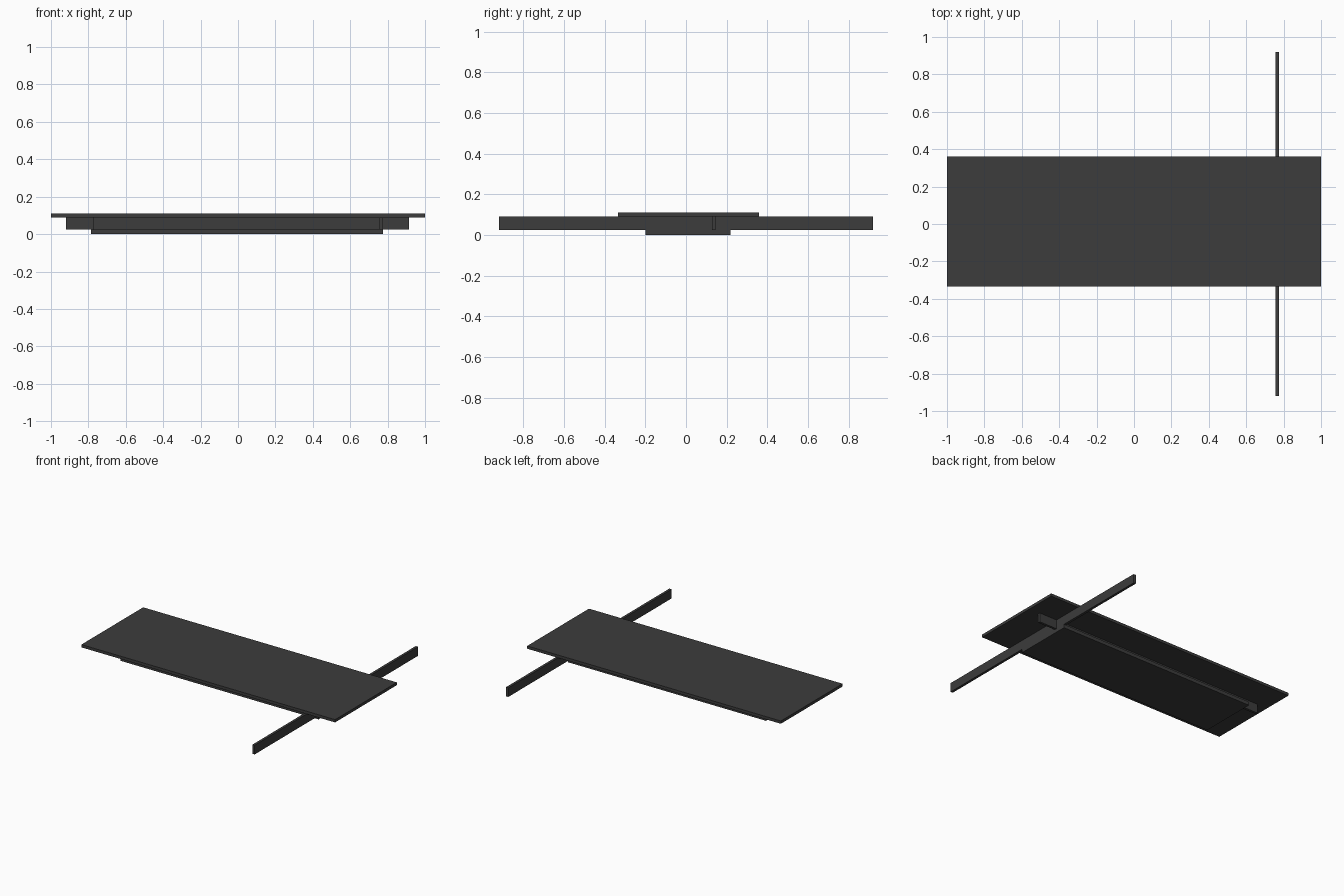
import bpy

old = bpy.data.objects.get("Cube")
if old:
    bpy.data.objects.remove(old, do_unlink=True)

# One dark grey finish for everything
grey = bpy.data.materials.new("dark grey")
grey.use_nodes = True
colour = (0.045, 0.045, 0.045, 1)
grey.diffuse_color = colour
grey.node_tree.nodes["Principled BSDF"].inputs["Base Color"].default_value = colour


def slab(name, x, y, z):
    """Box spanning the given (low, high) ranges."""
    spans = (x, y, z)
    bpy.ops.mesh.primitive_cube_add(size=1, location=[(a + b) / 2 for a, b in spans])
    ob = bpy.context.object
    ob.name = name
    ob.scale = [b - a for a, b in spans]
    bpy.ops.object.transform_apply(location=False, rotation=False, scale=True)
    ob.data.materials.append(grey)
    return ob


# Heights of the three layers
bottom, middle, top = (0, 0.025), (0.025, 0.09), (0.09, 0.11)

# Broad panels above and below the frame
slab("top_panel", (-1, 1), (-0.335, 0.36), top)
slab("bottom_panel", (-0.785, 0.775), (-0.2, 0.22), bottom)

# Frame bars sandwiched between the panels
slab("cross_bar", (0.757, 0.775), (-0.92, 0.92), middle)
slab("long_rail", (-0.92, 0.915), (0.128, 0.145), middle)
slab("short_rail", (-0.775, 0.757), (-0.125, -0.108), middle)
